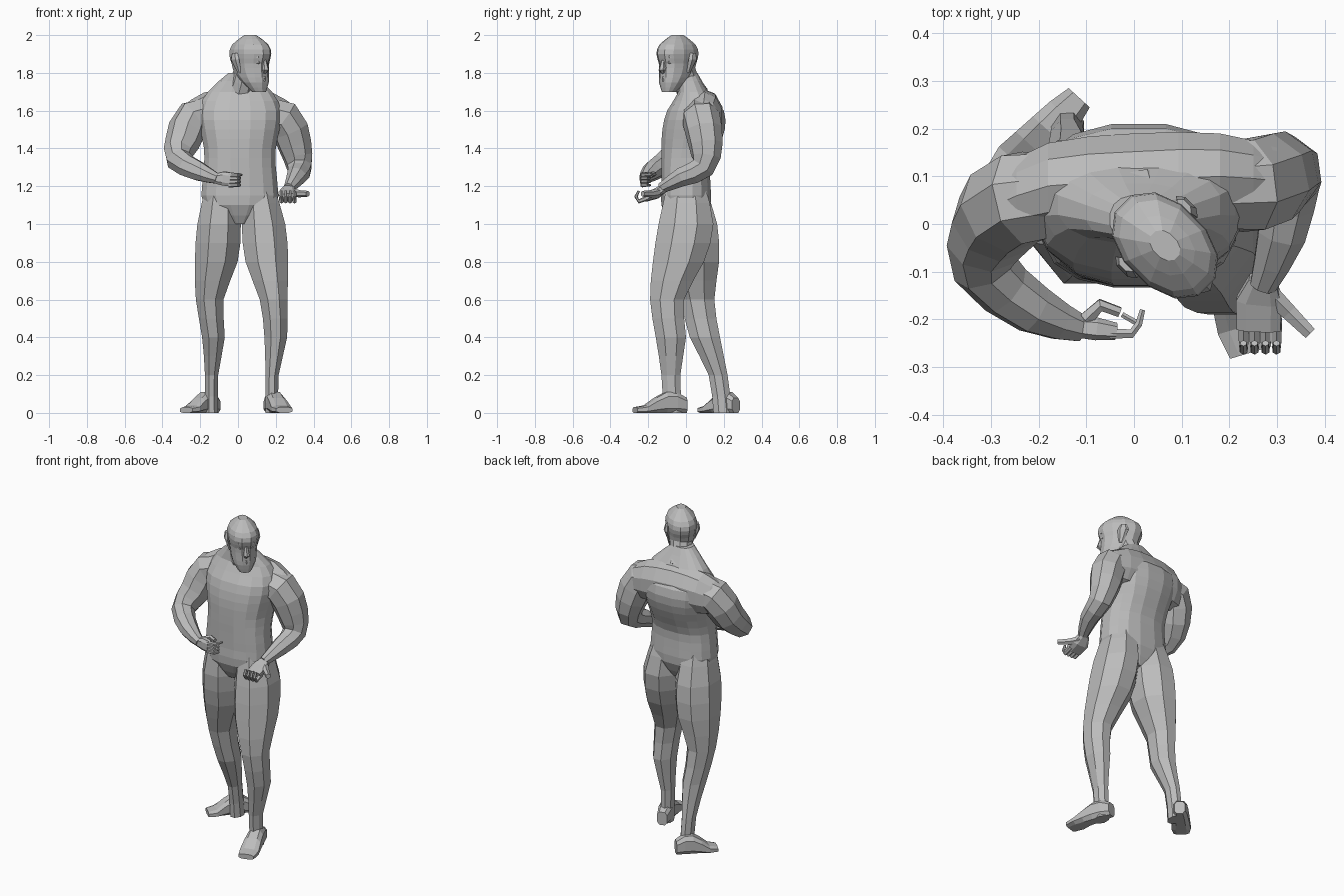
import bpy, bmesh
from math import sin, cos, pi
from mathutils import Vector

cube = bpy.data.objects.get("Cube")
if cube:
    bpy.data.objects.remove(cube)

grey = bpy.data.materials.new("plain_grey")
grey.use_nodes = True
colour = (.5, .5, .5, 1)
grey.diffuse_color = colour
grey.node_tree.nodes["Principled BSDF"].inputs["Base Color"].default_value = colour

ACROSS = Vector((1, 0, 0))
BACK = Vector((0, 1, 0))
UP = Vector((0, 0, 1))


def smooth(sections):
    """Add a ring on the curve halfway between each pair of sections."""
    result = [sections[0]]
    last = len(sections) - 1
    for i in range(last):
        before, after = sections[max(i - 1, 0)], sections[min(i + 2, last)]
        here, following = sections[i], sections[i + 1]
        result.append([(9 * (b + c) - a - d) / 16
                       for a, b, c, d in zip(before, here, following, after)])
        result.append(following)
    return result


def signed_power(value, power):
    return abs(value) ** power * (1 if value >= 0 else -1)


def tube(name, sections, side=UP, sides=8, axis=None, square=2):
    """Loft rings (x, y, z, width, depth); the depth radius follows 'side'.
    A fixed axis keeps all rings parallel."""
    bm = bmesh.new()
    centres = [Vector(section[:3]) for section in sections]
    power = 2 / square
    reach = cos(pi / sides) ** power
    v = Vector(side)
    rings = []
    for i, section in enumerate(sections):
        ahead = centres[min(i + 1, len(centres) - 1)]
        behind = centres[max(i - 1, 0)]
        t = (axis or ahead - behind).normalized()
        v = (v - t * v.dot(t)).normalized()
        u = t.cross(v)
        width, depth = section[3] / reach, section[-1] / reach
        angles = [2 * pi * (k + .5) / sides for k in range(sides)]
        rings.append([bm.verts.new(centres[i]
                                   + u * width * signed_power(cos(a), power)
                                   + v * depth * signed_power(sin(a), power))
                      for a in angles])
    for low, high in zip(rings, rings[1:]):
        for k in range(sides):
            j = (k + 1) % sides
            bm.faces.new((low[k], low[j], high[j], high[k]))
    bm.faces.new(rings[0])
    bm.faces.new(rings[-1])
    bmesh.ops.recalc_face_normals(bm, faces=bm.faces)
    mesh = bpy.data.meshes.new(name)
    bm.to_mesh(mesh)
    bm.free()
    mesh.materials.append(grey)
    bpy.context.collection.objects.link(bpy.data.objects.new(name, mesh))


def digit(name, path, radius):
    """A finger or thumb that narrows towards its tip."""
    tube(name, [(*point, radius * (1 - i / 6)) for i, point in enumerate(path)], sides=6)


def spindle(name, start, middle, end, radius):
    """A small bar that is thick in the middle and thin at both ends."""
    tube(name, [(*start, radius / 2), (*middle, radius), (*end, radius / 2)], sides=6)


# Torso from the crotch to the neck: width, centre y, depth at even heights
TORSO = [(.06, 0, .08), (.19, 0, .13), (.2, 0, .13), (.19, 0, .13), (.19, .02, .15),
         (.21, .04, .165), (.22, .05, .15), (.17, .04, .08), (.06, .01, .05)]
tube("torso", smooth([(.01, y, 1 + i / 10, width, depth)
                      for i, (width, y, depth) in enumerate(TORSO)]),
     side=BACK, sides=16, axis=UP, square=2.4)

# Upper back, a broad sloping mass that joins the two shoulders
tube("upper_back", smooth([(-.29, .04, 1.54, .07, .08), (-.18, .08, 1.57, .09, .12),
                           (0, .09, 1.58, .1, .13), (.18, .1, 1.57, .09, .12),
                           (.3, .09, 1.54, .07, .08)]), axis=ACROSS, sides=10)

# Legs, left one forward and right one trailing: centres at even heights
LEG_SIZES = [(.08, .1), (.115, .145), (.113, .135), (.073, .09), (.06, .08),
             (.035, .05), (.035, .05)]
LEFT_LEG = [(.11, 0), (.135, 0), (.153, -.04), (.188, -.1), (.2, -.08), (.18, -.08),
            (.18, -.07)]
RIGHT_LEG = [(-.09, 0), (-.1, .02), (-.115, .04), (-.15, .06), (-.13, .1),
             (-.14, .17), (-.14, .195)]
for name, centres in (("left_leg", LEFT_LEG), ("right_leg", RIGHT_LEG)):
    rings = [(*centre, 1.2 - i / 5, *size)
             for i, (centre, size) in enumerate(zip(centres, LEG_SIZES))]
    tube(name, smooth(rings), side=BACK, axis=UP)

# Feet, with flat soles: half width and half height at even steps
FOOT = [(.03, .04), (.04, .055), (.045, .055), (.05, .04), (.055, .02), (.045, .015)]
for name, heel, toe in (("left_foot", (.165, 0, 0), (.245, -.27, 0)),
                        ("right_foot", (-.115, .265, 0), (-.275, .09, 0))):
    start, end = Vector(heel), Vector(toe)
    tube(name, [(*(start.lerp(end, i / 5) + UP * height), width, height)
                for i, (width, height) in enumerate(FOOT)],
         axis=end - start, square=3)

# Arms, from inside the chest over the shoulder and elbow to the wrist
ARM_SIZES = [.08, .095, .085, .063, .05, .027]
RIGHT_ARM = [(-.1, .06, 1.58), (-.235, .055, 1.56), (-.295, 0, 1.43),
             (-.315, -.09, 1.34), (-.21, -.18, 1.28), (-.11, -.22, 1.24)]
LEFT_ARM = [(.1, .08, 1.58), (.24, .08, 1.56), (.3, .105, 1.42), (.325, .09, 1.3),
            (.31, -.02, 1.25), (.27, -.13, 1.19)]
for name, centres in (("left_arm", LEFT_ARM), ("right_arm", RIGHT_ARM)):
    tube(name, smooth([(*centre, size) for centre, size in zip(centres, ARM_SIZES)]))

# Right hand, half closed with the first finger pointing and the thumb on top
tube("right_palm", [(-.12, -.216, 1.24, .022, .026), (-.08, -.22, 1.24, .024, .036),
                    (-.04, -.225, 1.235, .018, .036)], square=3)
for i in range(4):
    z = 1.26 - .018 * i
    tip = (-.025, -.19, z) if i else (.018, -.18, z)
    digit(f"right_finger_{i + 1}",
          [(-.05, -.23, z), (-.005, -.23, z), (.01, -.21, z), tip], .011)
digit("right_thumb", [(-.1, -.2, 1.255), (-.07, -.17, 1.265), (-.03, -.185, 1.26)], .015)

# Left hand, palm up with curled fingers
tube("left_palm", [(.27, -.115, 1.19, .028, .022), (.263, -.16, 1.16, .048, .026),
                   (.262, -.22, 1.14, .046, .022)], square=3)
for i in range(4):
    x = .23 + .023 * i
    digit(f"left_finger_{i + 1}",
          [(x, -.2, 1.14), (x, -.25, 1.12), (x, -.265, 1.145), (x, -.25, 1.175)], .012)
digit("left_thumb", [(.28, -.14, 1.17), (.325, -.185, 1.16), (.37, -.23, 1.16)], .02)

# Neck
tube("neck", [(.01, .04, 1.68, .08), (.03, 0, 1.76, .065), (.05, -.025, 1.85, .06)],
     sides=10)

# Head, turned towards the left
FRONT = Vector((1, -1, 0)).normalized()
LEFT = Vector((1, 1, 0)).normalized()
HEAD = Vector((.065, -.045, 0))


def on_head(forward, left, z):
    return HEAD + FRONT * forward + LEFT * left + UP * z


# Skull from the chin to the crown: centre, half width, half length
SKULL = [(.065, .034, .035), (.04, .063, .068), (.01, .073, .098), (0, .078, .108),
         (0, .085, .124), (0, .075, .105), (0, .025, .035)]
tube("head", smooth([(*on_head(middle, 0, 1.7 + i / 20), width, length)
                     for i, (middle, width, length) in enumerate(SKULL)]),
     side=FRONT, sides=12, axis=UP, square=2.2)

# Face
spindle("nose", on_head(.105, 0, 1.87), on_head(.115, 0, 1.815), on_head(.105, 0, 1.8), .017)
for name, z in (("upper_lip", 1.774), ("lower_lip", 1.762)):
    spindle(name, on_head(.09, -.03, z), on_head(.107, 0, z), on_head(.09, .03, z), .007)
for label, s in (("left", 1), ("right", -1)):
    spindle(f"{label}_brow", on_head(.11, .01 * s, 1.88), on_head(.1, .04 * s, 1.885),
            on_head(.07, .065 * s, 1.88), .009)
    spindle(f"{label}_eye", on_head(.1, .02 * s, 1.856), on_head(.096, .034 * s, 1.856),
            on_head(.08, .05 * s, 1.856), .009)
    tube(f"{label}_ear", [(*on_head(-.01, .07 * s, 1.8), .008, .01),
                          (*on_head(-.025, .09 * s, 1.87), .012, .028),
                          (*on_head(-.03, .086 * s, 1.905), .01, .018)],
         side=FRONT, sides=6, axis=UP)
